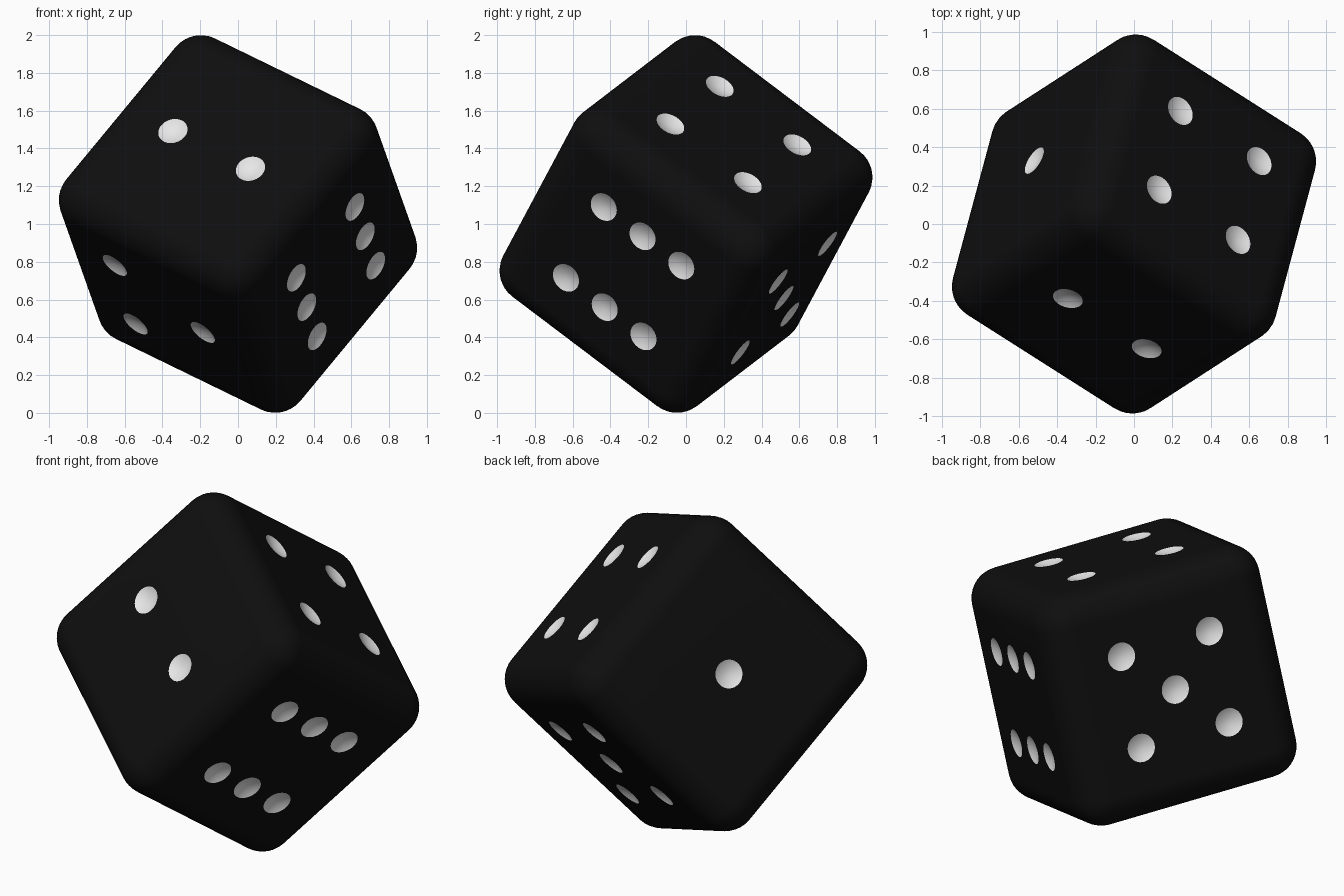
import bpy, bmesh, math
from mathutils import Matrix, Vector

if "Cube" in bpy.data.objects:
    bpy.data.objects.remove(bpy.data.objects["Cube"])

HALF, ROUND = 0.665, 0.175          # half width, edge rounding
STEP, PIP_R, DEPTH = 0.263, 0.08, 0.02
BALL = (PIP_R ** 2 + DEPTH ** 2) / (2 * DEPTH)


def material(name, value):
    m = bpy.data.materials.new(name)
    m.diffuse_color = (value, value, value, 1)
    m.use_nodes = True
    m.node_tree.nodes["Principled BSDF"].inputs["Base Color"].default_value = m.diffuse_color
    return m


black = material("black", 0.0045)
white = material("white", 0.8)


def to_object(bm, name, mats):
    me = bpy.data.meshes.new(name)
    bm.to_mesh(me)
    bm.free()
    for m in mats:
        me.materials.append(m)
    ob = bpy.data.objects.new(name, me)
    bpy.context.collection.objects.link(ob)
    return ob


# rounded cube body
bm = bmesh.new()
bmesh.ops.create_cube(bm, size=2 * HALF)
bmesh.ops.bevel(bm, geom=bm.edges[:], offset=ROUND, segments=9, profile=0.5,
                affect='EDGES', clamp_overlap=True)
die = to_object(bm, "die", [black, white])

# pip layout: (axis, side, positions along the two other axes)
corners = [(-1, -1), (-1, 1), (1, -1), (1, 1)]
faces = [
    (1, -1, [(0, 0)]),
    (0, 1, [(-1, 0), (1, 0)]),
    (2, -1, [(1, -1), (-1, -1), (0, 1)]),
    (2, 1, corners),
    (0, -1, corners + [(0, 0)]),
    (1, 1, [(x, z) for x in (-1, 0, 1) for z in (-1, 1)]),
]

# shallow ball cutters for the pips
bm = bmesh.new()
for axis, side, spots in faces:
    normal = Vector((0, 0, 0))
    normal[axis] = side
    turn = normal.to_track_quat('Z', 'Y').to_matrix().to_4x4()
    for u, v in spots:
        p = [u * STEP, v * STEP]
        p.insert(axis, side * (HALF + BALL - DEPTH))
        bmesh.ops.create_uvsphere(bm, u_segments=40, v_segments=24, radius=BALL,
                                  matrix=Matrix.Translation(p) @ turn)
cutter = to_object(bm, "pip_cutter", [white])
cutter.hide_render = True

cut = die.modifiers.new("pips", 'BOOLEAN')
cut.operation = 'DIFFERENCE'
cut.solver = 'EXACT'
cut.use_self = True                 # neighbouring cutter balls may touch
cut.material_mode = 'TRANSFER'
cut.object = cutter

bpy.context.view_layer.objects.active = die
die.select_set(True)
bpy.ops.object.modifier_apply(modifier="pips")
bpy.data.objects.remove(cutter)

# smooth rounding, crisp pip rims, flat sides
bpy.ops.object.shade_smooth_by_angle(angle=math.radians(18))
wn = die.modifiers.new("flat_sides", 'WEIGHTED_NORMAL')
wn.keep_sharp = True

# tumbled pose, balanced on a corner
ax = Vector((-0.209, -0.779, 0.589)).normalized()
ay = Vector((0.781, -0.495, -0.381))
ay = (ay - ay.dot(ax) * ax).normalized()
az = ax.cross(ay)
pose = Matrix((ax, ay, az)).transposed().to_4x4()
die.matrix_world = Matrix.Translation((0, 0, 1)) @ pose
